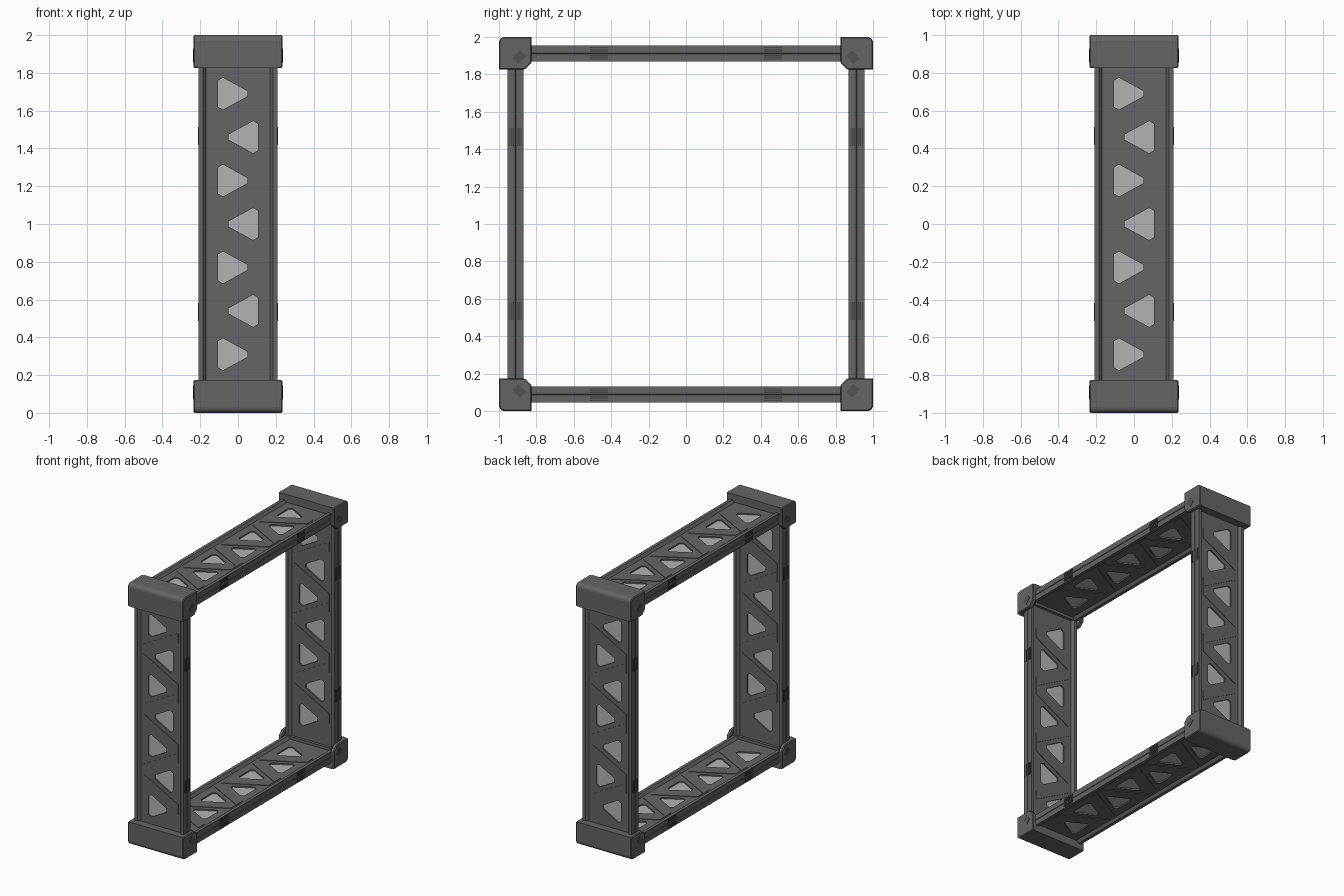
import bpy, bmesh, math

if "Cube" in bpy.data.objects:
    bpy.data.objects.remove(bpy.data.objects["Cube"])


def material(name, v):
    m = bpy.data.materials.new(name)
    m.diffuse_color = (v, v, v, 1)
    m.use_nodes = True
    m.node_tree.nodes["Principled BSDF"].inputs["Base Color"].default_value = m.diffuse_color
    return m


BODY = material("dark_grey", 0.13)
PANE = material("light_grey", 0.45)
VENT = material("charcoal", 0.06)
HUB = material("hub_grey", 0.085)
MID = 0.9125      # distance of each beam from the frame centre
HALF = 0.875      # half length of a beam
PITCH = 0.23      # spacing of the windows


def prism(bm, pts, a, b, axis):
    """Extrude a 2D outline from a to b along x, y or z."""
    put = {'x': lambda p, t: (t, p[0], p[1]),
           'y': lambda p, t: (p[0], t, p[1]),
           'z': lambda p, t: (p[0], p[1], t)}[axis]
    lo = [bm.verts.new(put(p, a)) for p in pts]
    hi = [bm.verts.new(put(p, b)) for p in pts]
    n = len(pts)
    bm.faces.new(lo)
    bm.faces.new(hi)
    for i in range(n):
        j = (i + 1) % n
        bm.faces.new((lo[i], lo[j], hi[j], hi[i]))


def rect(cx, cy, w, h):
    return [(cx - w / 2, cy - h / 2), (cx + w / 2, cy - h / 2),
            (cx + w / 2, cy + h / 2), (cx - w / 2, cy + h / 2)]


def finish(bm, name, mat):
    bmesh.ops.recalc_face_normals(bm, faces=bm.faces)
    me = bpy.data.meshes.new(name)
    bm.to_mesh(me)
    bm.free()
    me.materials.append(mat)
    return me


def four(me, name, shift=0.0, bevel=0.0):
    """Place one mesh on all four sides of the square frame."""
    for v in me.vertices:
        v.co.z += shift
    for k, side in enumerate(("top", "front", "bottom", "back")):
        ob = bpy.data.objects.new(f"{side}_{name}", me)
        bpy.context.collection.objects.link(ob)
        ob.location = (0, 0, 1)
        ob.rotation_euler = (k * math.pi / 2, 0, 0)
        if bevel:
            mod = ob.modifiers.new("bevel", 'BEVEL')
            mod.width = bevel
            mod.segments = 1
            mod.limit_method = 'ANGLE'
            mod.angle_limit = math.radians(40)


def window(i):
    """Blunt triangle, alternately pointing right and left."""
    s = 1 if i % 2 == 0 else -1
    c = (i - 3) * PITCH
    half = [(-0.105, 0.07), (-0.08, 0.085), (0.05, 0.014)]
    pts = half + [(x, -y) for x, y in reversed(half)]
    return [(s * x, c + y) for x, y in pts]


# Web plate with window openings
cu = bpy.data.curves.new("web_outline", 'CURVE')
cu.dimensions = '2D'
cu.fill_mode = 'BOTH'
cu.extrude = 0.022
for pts in [rect(0, 0, 0.35, 2 * HALF)] + [window(i) for i in range(7)]:
    sp = cu.splines.new('POLY')
    sp.points.add(len(pts) - 1)
    for p, (x, y) in zip(sp.points, pts):
        p.co = (x, y, 0, 1)
    sp.use_cyclic_u = True
tmp = bpy.data.objects.new("web_outline", cu)
bpy.context.collection.objects.link(tmp)
bpy.context.view_layer.update()
deps = bpy.context.evaluated_depsgraph_get()
web = bpy.data.meshes.new_from_object(tmp.evaluated_get(deps))
bpy.data.objects.remove(tmp)
web.materials.clear()
web.materials.append(BODY)
four(web, "web_plate", MID)

# Light panes inside the openings
bm = bmesh.new()
for i in range(7):
    prism(bm, window(i), -0.012, 0.012, 'z')
four(finish(bm, "panes", PANE), "window_panes", MID)

# Raised diagonal struts between the windows
bm = bmesh.new()
for i in range(6):
    s = 1 if i % 2 == 0 else -1
    c = (i - 2.5) * PITCH
    ends = [(-0.15, 0.081), (0.15, -0.081)]
    pts = [(x * s, c + y + 0.038) for x, y in ends]
    pts += [(x * s, c + y - 0.038) for x, y in reversed(ends)]
    prism(bm, pts, -0.026, 0.026, 'z')
four(finish(bm, "struts", BODY), "diagonal_struts", MID)

# Side rails with a sloped inner lip and a centre groove
bm = bmesh.new()
upper = [(0.165, 0.018), (0.184, 0.0425), (0.208, 0.0425), (0.208, 0.003)]
profile = upper + [(0.203, 0)] + [(x, -z) for x, z in reversed(upper)]
for s in (-1, 1):
    prism(bm, [(s * x, z) for x, z in profile], -HALF, HALF, 'y')
four(finish(bm, "rails", BODY), "side_rails", MID)

# Vent ribs on the outer rail faces
bm = bmesh.new()
for s in (-1, 1):
    for y in (-0.465, 0.465):
        for z in (-0.031, -0.021, -0.011, 0.011, 0.021, 0.031):
            prism(bm, rect(y, z, 0.095, 0.006), s * 0.206, s * 0.2105, 'x')
four(finish(bm, "vents", VENT), "rail_vents", MID)

# Corner blocks: rounded outer edge, notched to clear the inside of the frame
R = 0.03
arc = [(1 - R + R * math.sin(t * math.pi / 8),
        1 - R + R * math.cos(t * math.pi / 8)) for t in range(5)]
bm = bmesh.new()
core = [(0.825, 0.94), (0.825, 1.0)] + arc + [(1.0, 0.825), (0.94, 0.825),
        (0.94, 0.87), (0.87, 0.87), (0.87, 0.94)]
prism(bm, core, -0.215, 0.215, 'x')
four(finish(bm, "corner", BODY), "corner_block")

# End cheeks with a chamfered inner corner
bm = bmesh.new()
cheek = [(0.825, 0.862), (0.825, 1.0)] + arc + [(1.0, 0.825), (0.862, 0.825)]
for s in (-1, 1):
    prism(bm, cheek, s * 0.205, s * 0.235, 'x')
four(finish(bm, "cheek", BODY), "corner_cheeks", bevel=0.006)

# Diamond inserts on the cheeks, turned along the corner diagonal
bm = bmesh.new()
q = math.sqrt(0.5)
for s in (-1, 1):
    diamond = [(0.892 + q * (u - v), 0.892 + q * (u + v))
               for u, v in rect(0, 0, 0.045, 0.06)]
    prism(bm, diamond, s * 0.232, s * 0.237, 'x')
four(finish(bm, "diamond", HUB), "corner_diamonds")
